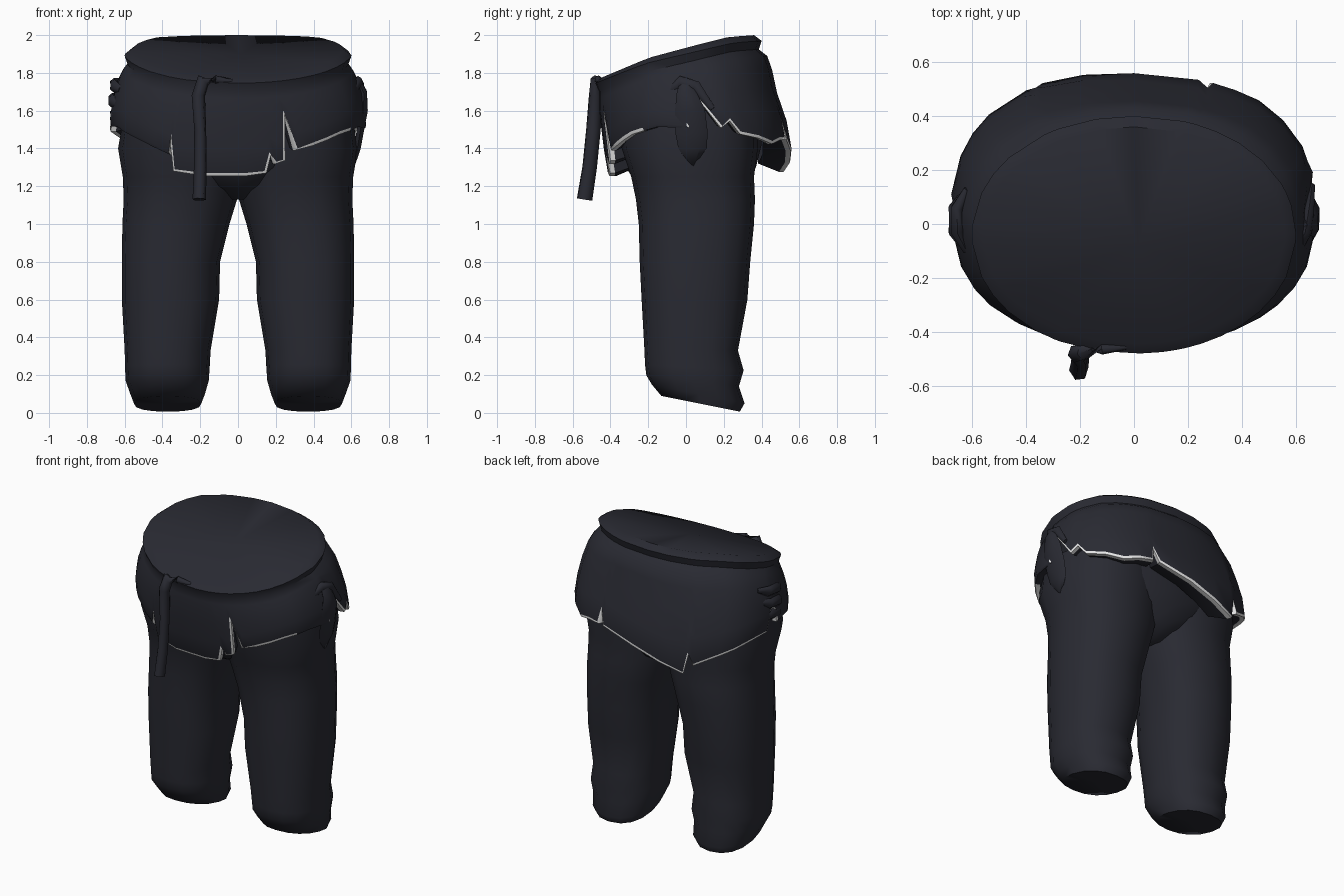
import bpy, bmesh, math
from mathutils import Vector

if "Cube" in bpy.data.objects:
    bpy.data.objects.remove(bpy.data.objects["Cube"])


def material(name, rgb):
    m = bpy.data.materials.new(name)
    m.diffuse_color = (*rgb, 1)
    m.use_nodes = True
    m.node_tree.nodes["Principled BSDF"].inputs["Base Color"].default_value = m.diffuse_color
    return m


CLOTH = material("dark_cloth", (0.022, 0.023, 0.032))
EDGE = material("pale_edge", (0.8, 0.8, 0.8))


def loft(name, rings, cap_start=True, cap_end=True, angle=60):
    """Skin a list of closed rings of equal point count."""
    bm = bmesh.new()
    rows = [[bm.verts.new(p) for p in r] for r in rings]
    n = len(rows[0])
    for a, b in zip(rows, rows[1:]):
        for i in range(n):
            j = (i + 1) % n
            bm.faces.new((a[i], a[j], b[j], b[i]))
    for row, cap in ((rows[0], cap_start), (rows[-1], cap_end)):
        if cap:
            c = bm.verts.new(sum((v.co for v in row), Vector()) / n)
            for i in range(n):
                bm.faces.new((row[i], row[(i + 1) % n], c))
    bmesh.ops.recalc_face_normals(bm, faces=bm.faces)
    me = bpy.data.meshes.new(name)
    bm.to_mesh(me)
    bm.free()
    ob = bpy.data.objects.new(name, me)
    bpy.context.collection.objects.link(ob)
    me.materials.append(CLOTH)
    bpy.ops.object.select_all(action='DESELECT')
    ob.select_set(True)
    bpy.context.view_layer.objects.active = ob
    bpy.ops.object.shade_smooth_by_angle(angle=math.radians(angle))
    return ob


def boxy(v, power):
    return math.copysign(abs(v) ** power, v)


def oval(z, x0, x1, y0, y1, slope=0, n=16, power=0.86):
    """Slightly boxy oval ring, tilted along y by slope."""
    pts = []
    for i in range(n):
        a = 2 * math.pi * i / n
        dy = boxy(math.sin(a), power) * (y1 - y0) / 2
        dx = boxy(math.cos(a), power) * (x1 - x0) / 2
        pts.append(Vector(((x0 + x1) / 2 + dx, (y0 + y1) / 2 + dy, z + slope * dy)))
    return pts


# Trouser legs: height, inner x, outer x, front y, back y, tilt
LEG = [
    (0.048, 0.195, 0.55, -0.13, 0.285, -0.20), (0.10, 0.175, 0.57, -0.18, 0.31, -0.20),
    (0.17, 0.155, 0.595, -0.21, 0.28, -0.12), (0.24, 0.15, 0.598, -0.217, 0.305, -0.06),
    (0.33, 0.145, 0.60, -0.22, 0.275, 0), (0.60, 0.10, 0.615, -0.235, 0.325, 0),
    (0.80, 0.095, 0.615, -0.245, 0.34, 0), (1.00, 0.045, 0.612, -0.25, 0.36, 0),
    (1.13, 0.005, 0.605, -0.265, 0.365, 0), (1.25, -0.03, 0.61, -0.29, 0.36, 0),
    (1.40, -0.05, 0.635, -0.34, 0.38, 0), (1.60, -0.05, 0.60, -0.36, 0.38, 0)]
for side, label in ((1, "right"), (-1, "left")):
    loft(label + "_leg", [[Vector((side * p.x, p.y, p.z)) for p in oval(*r)] for r in LEG])

# Seat of the trousers joining the legs
loft("trouser_seat", [oval(z, -w, w, f, b) for z, w, f, b in (
    (1.13, 0.06, -0.12, 0.22), (1.20, 0.20, -0.25, 0.32), (1.30, 0.40, -0.32, 0.37),
    (1.42, 0.55, -0.36, 0.40), (1.60, 0.60, -0.38, 0.41))])

# Hip wrap: ragged hem as (degrees from right side, height)
HEM = [(-3, 1.52), (1, 1.74), (14, 1.52), (20, 1.56), (25, 1.49), (38, 1.47), (50, 1.44),
       (60, 1.46), (68, 1.46), (70, 1.56), (73, 1.46), (90, 1.40), (103, 1.34), (117, 1.29),
       (119, 1.42), (123, 1.35), (140, 1.42), (150, 1.45), (160, 1.48), (175, 1.50),
       (179, 1.68), (184, 1.53), (200, 1.53), (210, 1.50), (220, 1.47), (233, 1.42),
       (241, 1.38), (242, 1.48), (244, 1.29), (258, 1.27), (272, 1.27), (279, 1.28),
       (281, 1.38), (284, 1.33), (287, 1.34), (289, 1.60), (294, 1.40), (302, 1.43),
       (311, 1.46), (320, 1.49), (330, 1.51), (340, 1.53)]


def lerp(table, t):
    """Piecewise linear lookup of row values."""
    for a, b in zip(table, table[1:]):
        if t <= b[0]:
            k = max(0, (t - a[0]) / (b[0] - a[0]))
            return [p + (q - p) * k for p, q in zip(a[1:], b[1:])]
    return table[-1][1:]


WAIST = [(-0.48, 1.77), (-0.2, 1.88), (0.1, 1.955), (0.25, 1.99), (0.4, 2.0)]
# Drop below the waist: half width, front y, back y, boxiness power
SHAPE = [(0, 0.56, -0.445, 0.36, 1), (0.03, 0.60, -0.48, 0.40, 0.97),
         (0.075, 0.583, -0.46, 0.385, 0.95), (0.11, 0.61, -0.46, 0.43, 0.93),
         (0.18, 0.645, -0.46, 0.455, 0.89), (0.30, 0.672, -0.445, 0.48, 0.85),
         (0.42, 0.68, -0.43, 0.525, 0.85), (0.55, 0.675, -0.405, 0.555, 0.85),
         (0.75, 0.66, -0.39, 0.57, 0.85)]


def wrap_point(deg, z=None, drop=0, out=0):
    """Point on the hip wrap, by height or by drop below the waist."""
    a = math.radians(deg)
    top = lerp(WAIST, -0.035 + 0.43 * math.sin(a))[0]
    if z is not None:
        drop = top - z
    w, f, b, power = lerp(SHAPE, drop)
    return Vector(((w + out) * boxy(math.cos(a), power),
                   (f + b) / 2 + ((b - f) / 2 + out) * boxy(math.sin(a), power), top - drop))


rings = [[wrap_point(a, drop=d) for a, _ in HEM] for d in (0, 0.03, 0.075, 0.11)]
for k in (0.15, 0.4, 0.7, 1):
    ring = []
    for a, z in HEM:
        top = wrap_point(a, drop=0.11).z
        ring.append(wrap_point(a, z=top + (z - top) * k))
    rings.append(ring)

# Pale torn edge: outward facing border, its underside, then a dark return to the legs
border, under, inner = [], [], []
for i, (a, z) in enumerate(HEM):
    (a0, z0), (a1, z1) = HEM[i - 1], HEM[(i + 1) % len(HEM)]
    run = Vector((math.radians((a1 - a0) % 360) * 0.6, z1 - z0)).normalized()
    deg = a + math.degrees(run.y * 0.013 / 0.6)
    low = z - run.x * 0.016
    border.append(wrap_point(deg, z=low, out=-0.005))
    under.append(wrap_point(deg, z=low, out=-0.032))
    inner.append(wrap_point(deg, z=z + 0.03, out=-0.15))
wrap = loft("hip_wrap", rings + [border, under, inner], cap_end=False, angle=50)
wrap.data.materials.append(EDGE)
n = len(HEM)
first = (len(rings) - 1) * n
for i, (a, _) in enumerate(HEM):
    if not (184 <= a < 241 or 330 <= a):
        for row in (0, 1):
            wrap.data.polygons[first + row * n + i].material_index = 1


def strip(name, path, across):
    """Band along a path of (point, half width, half thickness)."""
    across = Vector(across).normalized()
    rings = []
    for i, (p, w, t) in enumerate(path):
        d = Vector(path[min(i + 1, len(path) - 1)][0]) - Vector(path[max(i - 1, 0)][0])
        side = (across - d * across.dot(d) / d.length_squared).normalized()
        up = side.cross(d).normalized()
        rings.append([Vector(p) + side * w * math.cos(k * math.pi / 3)
                      + up * t * math.sin(k * math.pi / 3) for k in range(6)])
    return loft(name, rings, angle=75)


# Belt cord end: loops over the waist and hangs down the front
strip("belt_end", [((-0.03, -0.455, 1.755), 0.012, 0.012), ((-0.12, -0.465, 1.765), 0.022, 0.02),
                   ((-0.185, -0.475, 1.76), 0.038, 0.03), ((-0.21, -0.48, 1.68), 0.036, 0.036),
                   ((-0.20, -0.49, 1.50), 0.032, 0.042), ((-0.20, -0.51, 1.30), 0.034, 0.042),
                   ((-0.205, -0.537, 1.13), 0.036, 0.045)], (1, 0.2, 0.4))

# Hanging leaf-shaped flap in the right slit
strip("right_flap", [((0.63, -0.01, 1.77), 0.02, 0.015), ((0.665, 0.0, 1.70), 0.05, 0.02),
                     ((0.665, 0.02, 1.60), 0.08, 0.025), ((0.645, 0.03, 1.48), 0.085, 0.022),
                     ((0.632, 0.035, 1.40), 0.075, 0.02), ((0.61, 0.035, 1.31), 0.01, 0.01)], (0, 1, 0))
strip("right_tie", [((0.615, -0.08, 1.71), 0.02, 0.015), ((0.64, -0.03, 1.755), 0.03, 0.02),
                    ((0.65, 0.05, 1.73), 0.03, 0.02), ((0.66, 0.14, 1.61), 0.015, 0.012)], (0, 0.6, 1))

# Stacked folds of the knot on the left side
for z in (1.73, 1.65, 1.57):
    x = -0.665 if z == 1.65 else -0.655
    strip("left_knot_fold", [((-0.62, -0.10, z - 0.02), 0.02, 0.015), ((x, -0.03, z), 0.036, 0.025),
                             ((x, 0.06, z + 0.01), 0.034, 0.025),
                             ((-0.62, 0.13, z + 0.03), 0.015, 0.012)], (0, 0, 1))
